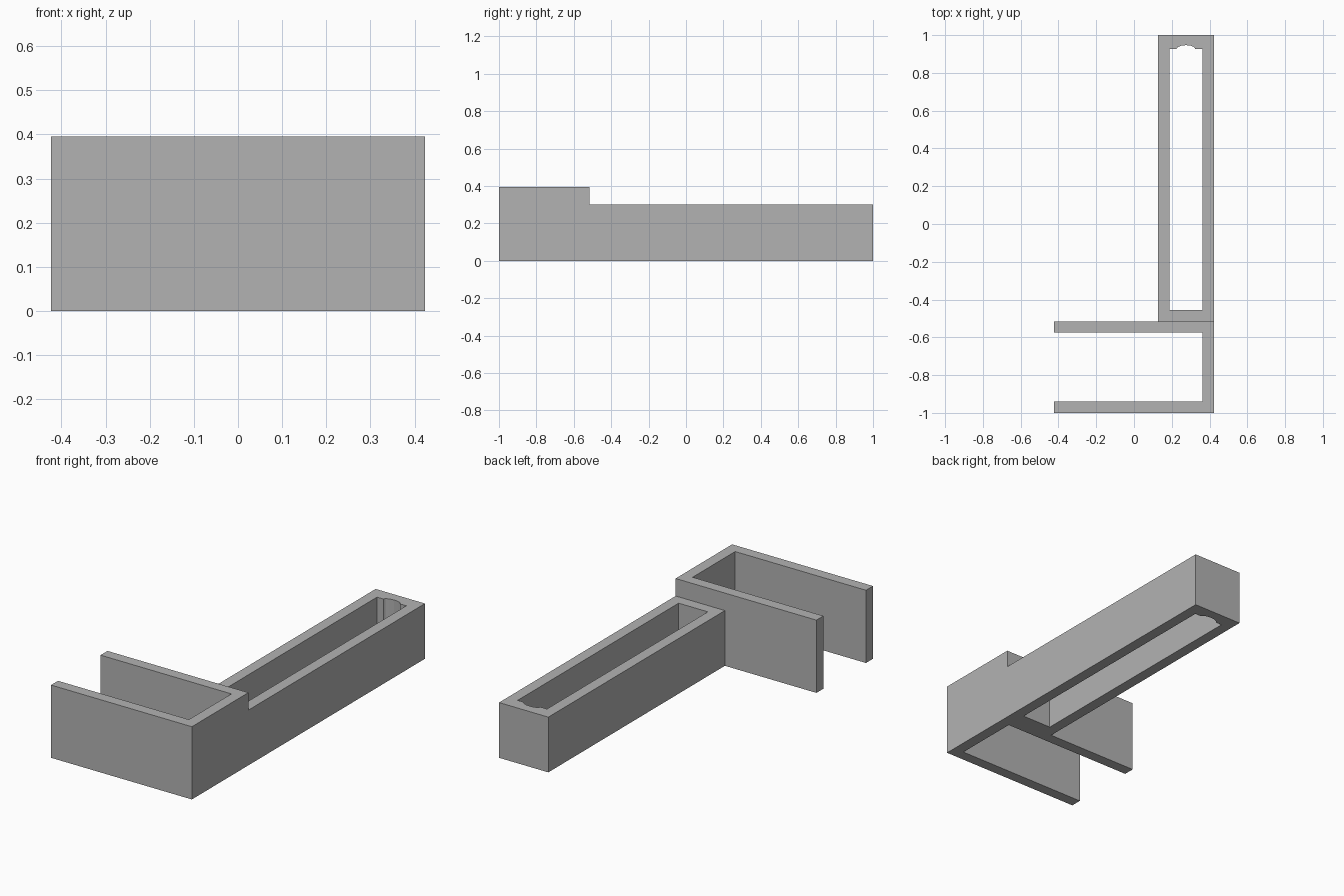
import bpy
import math

cube = bpy.data.objects.get("Cube")
if cube:
    bpy.data.objects.remove(cube, do_unlink=True)

grey = bpy.data.materials.new("plain_grey")
grey.use_nodes = True
colour = (0.45, 0.45, 0.45, 1)
grey.diffuse_color = colour
grey.node_tree.nodes["Principled BSDF"].inputs["Base Color"].default_value = colour

HALF_WIDTH = 0.423
WALL = 0.06
ARM_LEFT = 0.127
JOINT = -0.515


def extrude_outline(name, outlines, height):
    """Filled flat outlines (inner ones become holes) raised from the ground."""
    curve = bpy.data.curves.new(name, 'CURVE')
    curve.dimensions = '2D'
    curve.fill_mode = 'BOTH'
    curve.extrude = height / 2
    for points in outlines:
        spline = curve.splines.new('POLY')
        spline.points.add(len(points) - 1)
        for p, (x, y) in zip(spline.points, points):
            p.co = (x, y, 0, 1)
        spline.use_cyclic_u = True
    temp = bpy.data.objects.new(name + "_profile", curve)
    bpy.context.collection.objects.link(temp)
    bpy.context.view_layer.update()
    mesh = bpy.data.meshes.new_from_object(
        temp.evaluated_get(bpy.context.evaluated_depsgraph_get()))
    bpy.data.objects.remove(temp, do_unlink=True)
    for v in mesh.vertices:
        v.co.z += height / 2
    mesh.materials.clear()
    mesh.materials.append(grey)
    mesh.shade_flat()
    obj = bpy.data.objects.new(name, mesh)
    bpy.context.collection.objects.link(obj)
    return obj


# Open clip: two jaws joined by a side wall
inner = HALF_WIDTH - WALL
extrude_outline("clip", [[
    (-HALF_WIDTH, -1), (HALF_WIDTH, -1), (HALF_WIDTH, JOINT),
    (-HALF_WIDTH, JOINT), (-HALF_WIDTH, JOINT - WALL), (inner, JOINT - WALL),
    (inner, -1 + WALL), (-HALF_WIDTH, -1 + WALL)]], 0.395)

# Long arm with a through slot, scooped at its far end
slot_left, slot_end = ARM_LEFT + WALL, 0.926
middle = (slot_left + inner) / 2
scoop = [(middle + 0.05 * math.cos(a), slot_end + 0.021 * math.sin(a))
         for a in (math.pi * i / 6 for i in range(7))]
outer = [(ARM_LEFT, JOINT), (HALF_WIDTH, JOINT), (HALF_WIDTH, 1), (ARM_LEFT, 1)]
slot = [(slot_left, JOINT + WALL), (inner, JOINT + WALL), (inner, slot_end),
        *scoop, (slot_left, slot_end)]
extrude_outline("arm", [outer, slot], 0.3)
